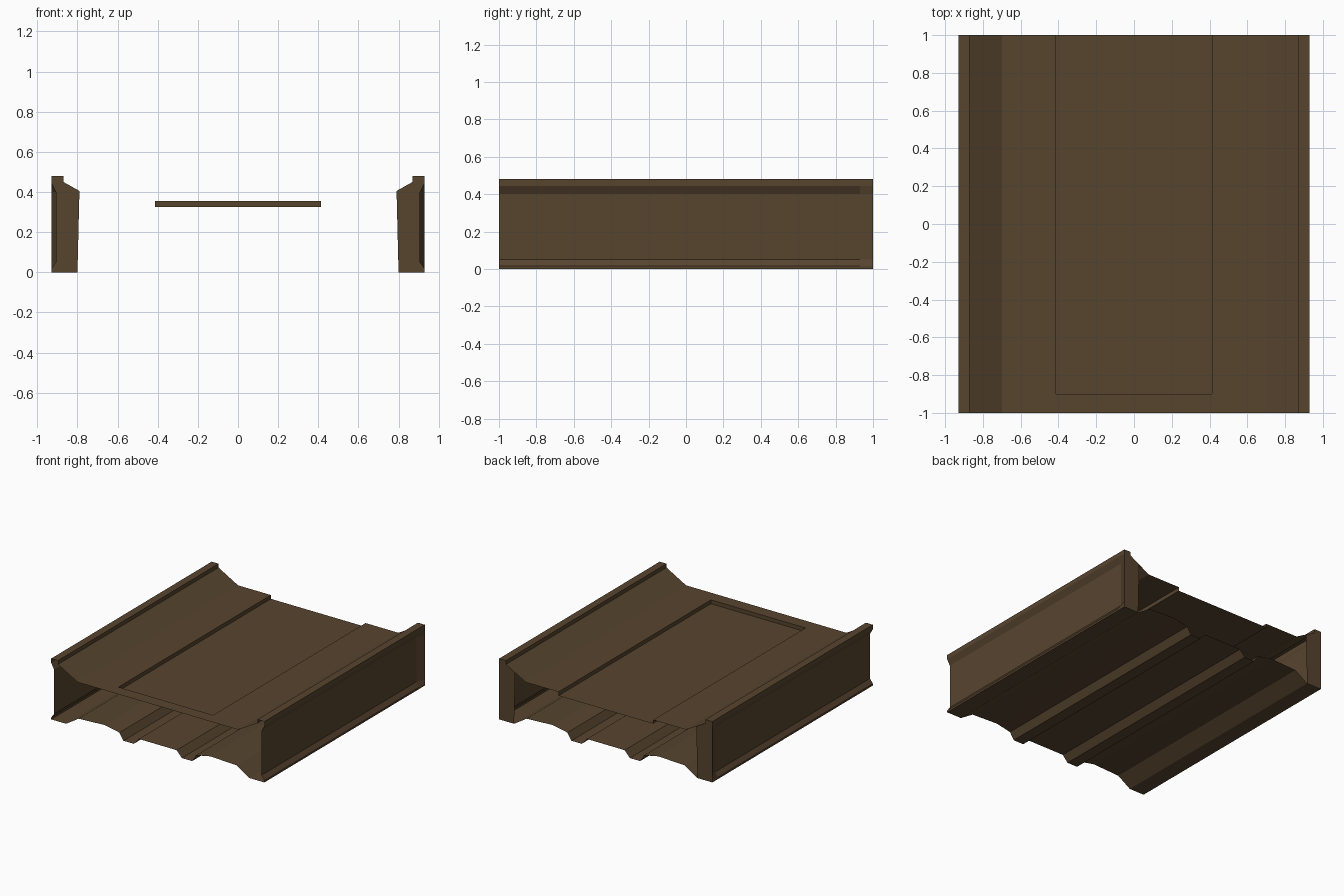
import bpy

if "Cube" in bpy.data.objects:
    bpy.data.objects.remove(bpy.data.objects["Cube"])

brown = bpy.data.materials.new("dark_brown")
brown.diffuse_color = (0.095, 0.058, 0.028, 1)
brown.use_nodes = True
brown.node_tree.nodes["Principled BSDF"].inputs["Base Color"].default_value = brown.diffuse_color


def make(name, verts, faces):
    mesh = bpy.data.meshes.new(name)
    mesh.from_pydata(verts, [], faces)
    mesh.materials.append(brown)
    obj = bpy.data.objects.new(name, mesh)
    bpy.context.collection.objects.link(obj)
    return obj


def loft(name, sections):
    """Skin a run of (y, profile) sections into an open sheet."""
    n = len(sections[0][1])
    verts = [(x, y, z) for y, prof in sections for x, z in prof]
    faces = [(k * n + i, k * n + i + 1, (k + 1) * n + i + 1, (k + 1) * n + i)
             for k in range(len(sections) - 1) for i in range(n - 1)]
    return make(name, verts, faces)


def flip(obj):
    obj.data.flip_normals()


# Side walls: recessed outer face, open at the front, ramped out and capped at the back
outer = [(.93, 0), (.93, .015), (.905, .05), (.905, .40), (.93, .445),
         (.93, .48), (.87, .48), (.87, .45)]
flush = [(max(x, .93) if z < .448 else x, z) for x, z in outer]
cap = [(.80, 0), (.93, 0), (.93, .48), (.87, .48), (.87, .45), (.79, .405)]
for side, s in (("right", 1), ("left", -1)):
    mir = lambda p: [(s * x, z) for x, z in p]
    wall = loft(side + "_wall", [(-1, mir(outer)), (.93, mir(outer)), (1, mir(flush))])
    end = make(side + "_wall_end_cap", [(s * x, 1, z) for x, z in cap], [range(len(cap))])
    if s > 0:
        flip(wall)
        flip(end)
    for o in (wall, end):
        # outward direction: wall away from the centre, cap towards the back
        f = max(o.data.polygons, key=lambda p: p.area)
        if (f.normal.x * s if o is wall else f.normal.y) < 0:
            flip(o)

# Deck with a sunken panel, open at the back
D, F, W, Y = .355, .325, .413, -.9
for side, s in (("right", 1), ("left", -1)):
    deck = loft(side + "_deck", [(y, [(s * .87, .45), (s * .70, D), (s * W, D)]) for y in (-1, 1)])
    if deck.data.polygons[1].normal.z < 0:
        flip(deck)
make("deck_front_strip", [(-W, -1, D), (W, -1, D), (W, Y, D), (-W, Y, D)], [(0, 1, 2, 3)])
loft("sunken_panel", [(y, [(-W, D), (-W, F), (W, F), (W, D)]) for y in (Y, 1)])
make("sunken_panel_end", [(-W, Y, F), (-W, Y, D), (W, Y, D), (W, Y, F)], [(0, 1, 2, 3)])

# Underside sheet with two ribs
half = [(.93, 0), (.80, 0), (.69, .07), (.46, .08), (.335, .055), (.30, 0), (.21, 0), (.165, .05)]
under = half + [(-x, z) for x, z in reversed(half)]
loft("underside", [(y, under) for y in (-1, 1)])
for f_obj in (bpy.data.objects["underside"],):
    if f_obj.data.polygons[0].normal.z > 0:
        flip(f_obj)
